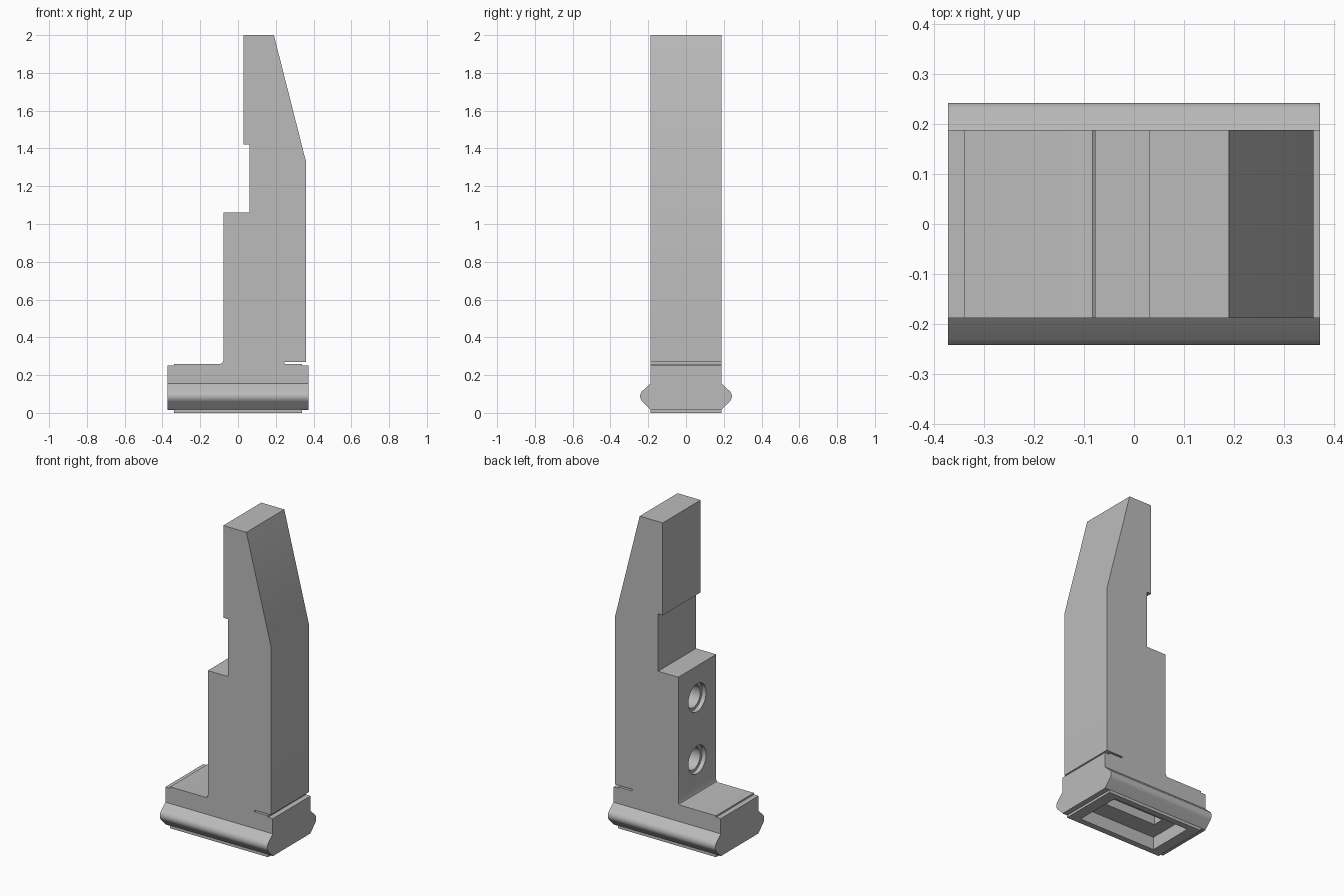
import bpy, bmesh, math
from mathutils import Matrix

cube = bpy.data.objects.get("Cube")
if cube:
    bpy.data.objects.remove(cube, do_unlink=True)

steel = bpy.data.materials.new("plain_grey")
steel.use_nodes = True
GREY = (0.5, 0.5, 0.5, 1)
steel.diffuse_color = GREY
steel.node_tree.nodes["Principled BSDF"].inputs["Base Color"].default_value = GREY


def add_object(name, bm):
    bmesh.ops.recalc_face_normals(bm, faces=bm.faces)
    mesh = bpy.data.meshes.new(name)
    bm.to_mesh(mesh)
    bm.free()
    mesh.materials.append(steel)
    obj = bpy.data.objects.new(name, mesh)
    bpy.context.collection.objects.link(obj)
    return obj


def prism(name, points, offset):
    """Extrude a closed outline of 3D points along an offset."""
    bm = bmesh.new()
    face = bm.faces.new([bm.verts.new(p) for p in points])
    moved = bmesh.ops.extrude_face_region(bm, geom=[face])["geom"]
    verts = [v for v in moved if isinstance(v, bmesh.types.BMVert)]
    bmesh.ops.translate(bm, verts=verts, vec=offset)
    return add_object(name, bm)


def box(name, x0, x1, y, z0, z1):
    return prism(name, [(x0, -y, z0), (x1, -y, z0), (x1, -y, z1), (x0, -y, z1)],
                 (0, 2 * y, 0))


def bore(name, z, radius1, radius2, x0, x1):
    """Round cutter lying along x."""
    bm = bmesh.new()
    turn = Matrix.Translation(((x0 + x1) / 2, 0, z)) @ Matrix.Rotation(math.pi / 2, 4, "Y")
    bmesh.ops.create_cone(bm, cap_ends=True, segments=40, radius1=radius1,
                          radius2=radius2, depth=x1 - x0, matrix=turn)
    return add_object(name, bm)


def cut(obj, cutter):
    mod = obj.modifiers.new("cut", "BOOLEAN")
    mod.operation = "DIFFERENCE"
    mod.solver = "EXACT"
    mod.object = cutter
    bpy.context.view_layer.objects.active = obj
    bpy.ops.object.modifier_apply(modifier=mod.name)
    bpy.data.objects.remove(cutter, do_unlink=True)


def smooth(obj):
    bpy.ops.object.select_all(action="DESELECT")
    obj.select_set(True)
    bpy.context.view_layer.objects.active = obj
    bpy.ops.object.shade_smooth_by_angle(angle=math.radians(30))


# Stepped jaw with its foot, including the thin relief slot on the right
outline = [(0.03, 2), (0.19, 2), (0.36, 1.33), (0.36, 0.27), (0.245, 0.27),
           (0.245, 0.26), (0.34, 0.26), (0.34, 0.25), (0.373, 0.25),
           (0.373, 0.015), (0.34, 0.015), (0.34, 0), (-0.34, 0),
           (-0.34, 0.015), (-0.373, 0.015), (-0.373, 0.25), (-0.34, 0.25),
           (-0.34, 0.26), (-0.092, 0.26), (-0.083, 0.264), (-0.078, 0.275),
           (-0.078, 1.06), (0.062, 1.06), (0.062, 1.42), (0.03, 1.42)]
jaw = prism("jaw_body", [(x, -0.188, z) for x, z in outline], (0, 0.376, 0))

# Two bolt holes with a wider mouth
for z in (0.86, 0.47):
    cut(jaw, bore("hole_mouth", z, 0.088, 0.088, -0.12, -0.05))
    cut(jaw, bore("hole_shaft", z, 0.07, 0.07, -0.1, 0.2))

# Underside pocket with a narrow slot in its ceiling
cut(jaw, box("foot_pocket", -0.27, 0.27, 0.15, -0.05, 0.08))
cut(jaw, box("pocket_slot", -0.18, 0.18, 0.035, 0.05, 0.15))
smooth(jaw)

# Rounded guide rails along both long sides of the foot
arc = [(0.205 + 0.038 * math.cos(a), 0.088 + 0.038 * math.sin(a))
       for a in (math.radians(45 - 90 * i / 10) for i in range(11))]
rail = [(0.18, 0.155), (0.188, 0.155)] + arc + [(0.188, 0.018), (0.18, 0.018)]
for side, label in ((1, "back"), (-1, "front")):
    smooth(prism(label + "_rail", [(-0.373, side * y, z) for y, z in rail],
                 (0.746, 0, 0)))
